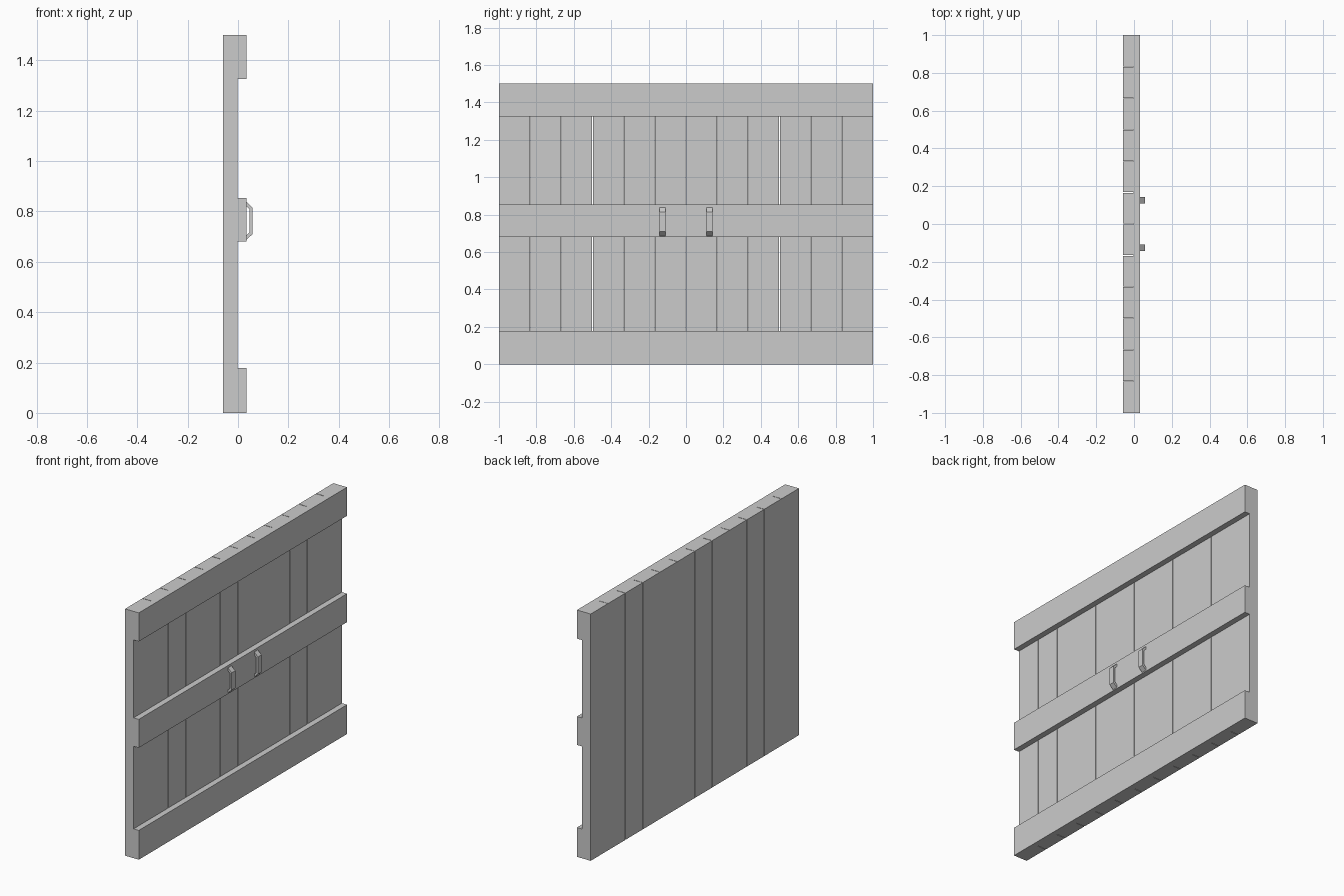
import bpy, bmesh

if "Cube" in bpy.data.objects:
    bpy.data.objects.remove(bpy.data.objects["Cube"])

def prism(name, profile, y0, y1):
    """Extrude an x-z profile along y."""
    bm = bmesh.new()
    face = bm.faces.new([bm.verts.new((x, y0, z)) for x, z in profile])
    ext = bmesh.ops.extrude_face_region(bm, geom=[face])
    verts = [g for g in ext["geom"] if isinstance(g, bmesh.types.BMVert)]
    bmesh.ops.translate(bm, verts=verts, vec=(0, y1 - y0, 0))
    bmesh.ops.recalc_face_normals(bm, faces=bm.faces)
    mesh = bpy.data.meshes.new(name)
    bm.to_mesh(mesh)
    bm.free()
    obj = bpy.data.objects.new(name, mesh)
    bpy.context.collection.objects.link(obj)
    return obj

def box(name, x0, x1, y0, y1, z0, z1):
    return prism(name, [(x0, z0), (x1, z0), (x1, z1), (x0, z1)], y0, y1)

BACK, SEAM, FRONT = -0.059, -0.002, 0.033
HEIGHT, COUNT, GAP = 1.5, 12, 0.003

# Upright planks with hairline gaps
pitch = 2 / COUNT
for i in range(COUNT):
    y0 = -1 + i * pitch + (GAP / 2 if i else 0)
    y1 = -1 + (i + 1) * pitch - (GAP / 2 if i < COUNT - 1 else 0)
    box(f"plank_{i + 1}", BACK, SEAM, y0, y1, 0, HEIGHT)

# Horizontal rails across the planks
for name, z0, z1 in [("bottom_rail", 0, 0.178), ("middle_rail", 0.68, 0.853),
                     ("top_rail", 1.326, HEIGHT)]:
    box(name, SEAM, FRONT, -1, 1, z0, z1)

# Pair of angular pull handles
handle = [(FRONT, 0.839), (0.058, 0.815), (0.058, 0.710), (FRONT, 0.687),
          (FRONT, 0.705), (0.046, 0.717), (0.046, 0.808), (FRONT, 0.821)]
for side, y in [("left", -0.126), ("right", 0.126)]:
    prism(f"{side}_handle", handle, y - 0.017, y + 0.017)
